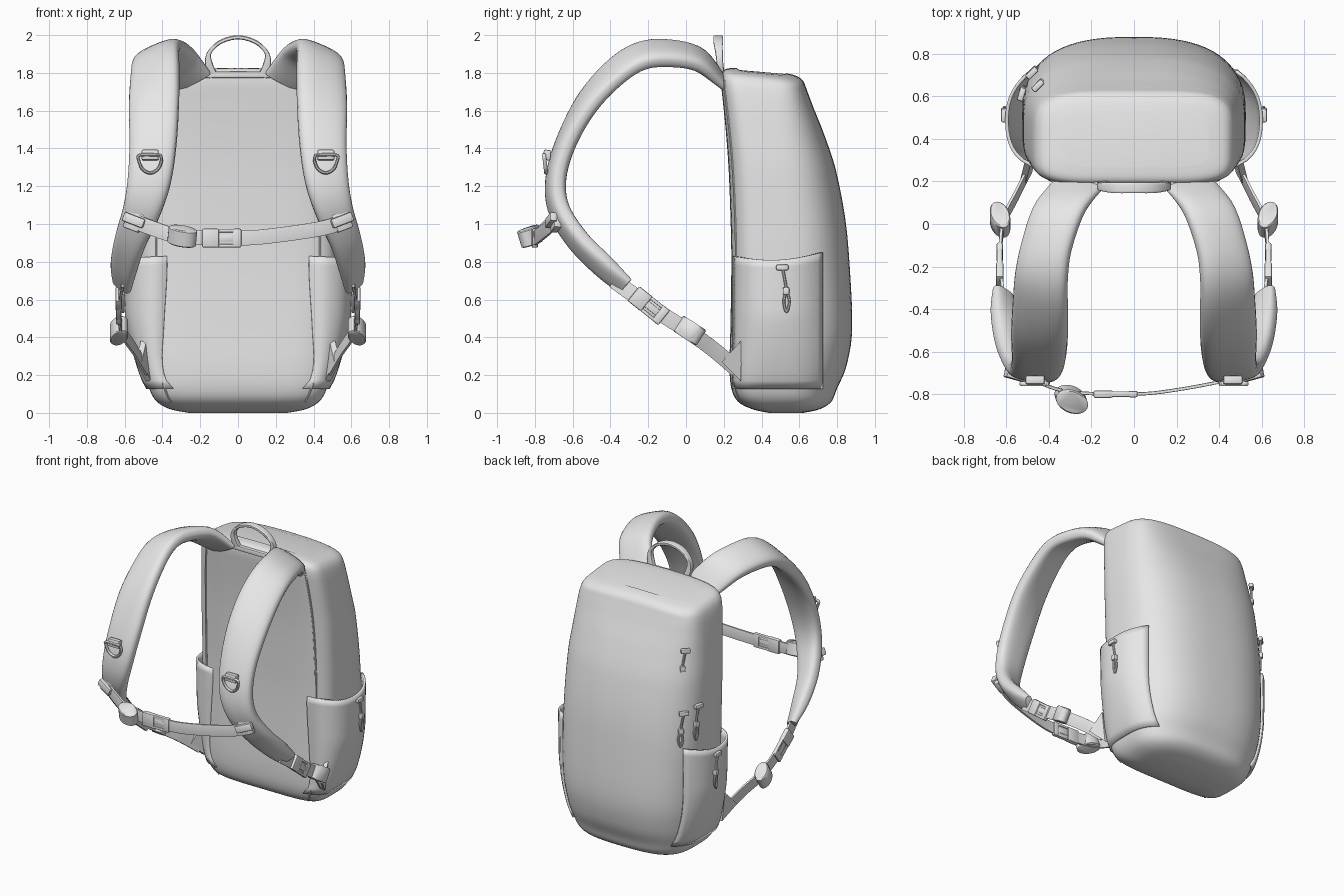
import bpy, bmesh, math
from mathutils import Vector

if "Cube" in bpy.data.objects:
    bpy.data.objects.remove(bpy.data.objects["Cube"])

grey = bpy.data.materials.new("plain grey fabric")
grey.use_nodes = True
grey.diffuse_color = (0.8, 0.8, 0.8, 1)
grey.node_tree.nodes["Principled BSDF"].inputs["Base Color"].default_value = (0.8, 0.8, 0.8, 1)


def finish(name, bm, flip=1):
    """Turn a bmesh into an object, smooth except at hard edges."""
    for v in bm.verts:
        v.co.x *= flip
    bmesh.ops.recalc_face_normals(bm, faces=bm.faces)
    for f in bm.faces:
        f.smooth = True
    for e in bm.edges:
        e.smooth = e.calc_face_angle(0) < 0.7
    me = bpy.data.meshes.new(name)
    bm.to_mesh(me)
    me.materials.append(grey)
    ob = bpy.data.objects.new(name, me)
    bpy.context.collection.objects.link(ob)
    return ob


def emit(name, bm, mirror=False):
    if mirror:
        other = bm.copy()
        obs = [finish("left_" + name, bm), finish("right_" + name, other, -1)]
        other.free()
    else:
        obs = [finish(name, bm)]
    bm.free()
    return obs


def smooth_rows(rows, sub=5):
    """Catmull-Rom resampling of rows of any width."""
    out, n = [], len(rows)
    for i in range(n - 1):
        a, b, c, d = (rows[max(0, min(n - 1, i + k))] for k in (-1, 0, 1, 2))
        for s in range(sub):
            t = s / sub
            out.append([0.5 * (2 * q + (r - p) * t + (2 * p - 5 * q + 4 * r - w) * t * t
                               + (3 * q - p - 3 * r + w) * t ** 3) for p, q, r, w in zip(a, b, c, d)])
    return out + [list(rows[-1])]


def power(v, p):
    return math.copysign(abs(v) ** (2 / p), v)


def loft(rings):
    bm = bmesh.new()
    vs = [[bm.verts.new(p) for p in r] for r in rings]
    n = len(vs[0])
    for a, b in zip(vs, vs[1:]):
        for i in range(n):
            j = (i + 1) % n
            bm.faces.new((a[i], a[j], b[j], b[i]))
    bm.faces.new(vs[0])
    bm.faces.new(vs[-1])
    return bm


def band(name, rows, ref, w=None, t=None, k=8, p=8, mirror=False):
    """Sweep a rounded section; rows are x, y, z (width, thickness, roll)."""
    if w:
        rows = [tuple(r) + (w, t, 0) for r in rows]
    rows = smooth_rows(rows)
    rings = []
    for i, r in enumerate(rows):
        a, b = rows[max(i - 1, 0)], rows[min(i + 1, len(rows) - 1)]
        tan = (Vector(b[:3]) - Vector(a[:3])).normalized()
        side = Vector(ref)
        side = (side - tan * side.dot(tan)).normalized()
        nor = tan.cross(side)
        c, s = math.cos(r[5]), math.sin(r[5])
        side, nor = side * c - nor * s, nor * c + side * s
        angs = [(j + 0.5) * math.tau / k for j in range(k)]
        rings.append([Vector(r[:3]) + side * power(math.cos(q), p) * r[3] / 2
                      + nor * power(math.sin(q), p) * r[4] / 2 for q in angs])
    return emit(name, loft(rings), mirror)


def box(name, loc, size, along=(1, 0, 0), up=(0, 0, 1), mirror=False, bev=0.008):
    """Bevelled box: size is length along, height up, depth."""
    x = Vector(along).normalized()
    z = Vector(up)
    z = (z - x * z.dot(x)).normalized()
    y = z.cross(x)
    bm = bmesh.new()
    bmesh.ops.create_cube(bm, size=1)
    bmesh.ops.scale(bm, vec=(size[0], size[2], size[1]), verts=bm.verts)
    bmesh.ops.bevel(bm, geom=bm.edges[:], offset=bev, segments=2, affect='EDGES', profile=0.5)
    for v in bm.verts:
        v.co = Vector(loc) + x * v.co.x + y * v.co.y + z * v.co.z
    return emit(name, bm, mirror)


def buckle(name, loc, along, up, mirror=False):
    """Side-release buckle: socket, two prongs, tongue and end bar."""
    d = Vector(along).normalized()
    u = Vector(up)
    u = (u - d * u.dot(d)).normalized()
    c = Vector(loc)
    box(name + "_socket", c - d * 0.055, (0.09, 0.1, 0.035), d, u, mirror)
    box(name + "_tongue", c + d * 0.025, (0.09, 0.04, 0.022), d, u, mirror)
    for n, s in (("upper", 1), ("lower", -1)):
        box(name + "_" + n + "_prong", c + d * 0.03 + u * s * 0.04, (0.1, 0.018, 0.026), d, u, mirror, 0.005)
    box(name + "_bar", c + d * 0.085, (0.045, 0.1, 0.03), d, u, mirror)


def webbing_roll(name, loc, axis, long, radii, height, mirror=False):
    """Rolled-up webbing end: an oval coil."""
    a = Vector(axis).normalized()
    x = Vector(long)
    x = (x - a * x.dot(a)).normalized()
    y = a.cross(x)
    rings = []
    for h, s in ((-.5, .9), (-.44, 1), (.44, 1), (.5, .9)):
        rings.append([Vector(loc) + a * h * height + (x * math.cos(q) * radii[0] + y * math.sin(q) * radii[1]) * s
                      for q in (i * math.tau / 24 for i in range(24))])
    emit(name, loft(rings), mirror)


# Main bag: height, front y, back y, half width, back roundness
BODY = smooth_rows([
    (0, .44, .62, .26, 3), (.02, .35, .71, .36, 3), (.06, .275, .77, .43, 2.8), (.13, .24, .80, .47, 2.7),
    (.25, .23, .85, .495, 2.6), (.45, .235, .88, .515, 2.6), (.8, .24, .865, .525, 2.6),
    (1.05, .235, .84, .525, 2.6), (1.3, .225, .79, .52, 2.7), (1.5, .21, .73, .505, 3),
    (1.65, .195, .675, .49, 3.6), (1.75, .185, .64, .475, 4.2), (1.80, .19, .62, .455, 4.5),
    (1.825, .215, .585, .42, 4.5), (1.835, .27, .53, .35, 4.5)])


def body_row(z):
    for a, b in zip(BODY, BODY[1:]):
        if a[0] <= z <= b[0]:
            t = (z - a[0]) / (b[0] - a[0])
            return [p + (q - p) * t for p, q in zip(a, b)]


def body_point(row, q):
    z, yf, yb, w, n = row
    ym = yf + 0.45 * (yb - yf)
    p = n if math.sin(q) > 0 else 5
    x = w * power(math.cos(q), p)
    y = ym + power(math.sin(q), p) * ((yb - ym) if math.sin(q) > 0 else (ym - yf))
    top = max(0, (z - 1.3) / 0.5)
    return Vector((x, y, z - top * (0.1 * max(0, y - .19) + 0.12 * x * x)))


def body_x(y, z):
    _, yf, yb, w, n = body_row(z)
    ym = yf + 0.45 * (yb - yf)
    u = (y - ym) / (yb - ym) if y > ym else (ym - y) / (ym - yf)
    p = n if y > ym else 5
    return w * max(0, 1 - min(u, 1) ** p) ** (1 / p)


emit("main_bag", loft([[body_point(r, i * math.tau / 72) for i in range(72)] for r in BODY]))

# Piping along the edges of the back panel
band("back_panel_piping", [body_point(body_row(z), -0.9) for z in (.06, .13, .25, .5, .8, 1.1, 1.4, 1.65, 1.78)],
     (1, 0, 0), 0.014, 0.014, 8, 2, True)

# Side pockets with open tops
bm = bmesh.new()
NU, NV = 18, 16
grid = []
for j in range(NV + 1):
    v = j / NV
    col = []
    for i in range(NU + 1):
        u = i / NU
        y = .25 + .47 * u
        top = .83 - .03 * math.sin(math.pi * u) + .02 * u
        z = .13 + (top - .13) * v
        puff = .008 + .065 * math.sin(math.pi * u) ** .8 * min(1, 1.8 * v) ** .8
        col.append(bm.verts.new((body_x(y, z) + puff, y, z)))
    grid.append(col)
for a, b in zip(grid, grid[1:]):
    for i in range(NU):
        bm.faces.new((a[i], a[i + 1], b[i + 1], b[i]))
for ob in emit("side_pocket", bm, True):
    mod = ob.modifiers.new("fabric thickness", 'SOLIDIFY')
    mod.thickness, mod.offset = 0.016, 0

# Padded shoulder straps
band("shoulder_strap", [
    (.25, .20, 1.75, .24, .05, .1), (.35, .07, 1.87, .25, .09, .3), (.41, -.1, 1.905, .25, .1, .4),
    (.435, -.25, 1.885, .26, .1, .4), (.44, -.39, 1.79, .27, .1, .35), (.445, -.53, 1.63, .27, .1, .25),
    (.45, -.64, 1.42, .25, .1, .15), (.47, -.69, 1.23, .23, .1, .15), (.51, -.67, 1.07, .2, .1, .25),
    (.57, -.57, .91, .17, .095, .45), (.605, -.43, .77, .15, .085, .65), (.615, -.32, .67, .12, .05, .8)],
    (1, 0, 0), k=24, p=2.8, mirror=True)

# Lower webbing, buckles, rolled ends and anchor tabs
band("lower_webbing", [(.61, -.38, .70), (.63, -.2, .57), (.615, 0, .44), (.55, .14, .34), (.485, .27, .23)],
     (0, .6, .75), .085, .016, mirror=True)
buckle("lower_buckle", (.632, -.2, .57), (0, .78, -.62), (0, .62, .78), True)
webbing_roll("lower_webbing_roll", (.63, .02, .435), (0, .55, .85), (.3, .8, -.5), (.075, .045), .1, True)
bm = bmesh.new()
tab = [(.50, .29, .38), (.475, .29, .17), (.525, .19, .27)]
low, high = ([bm.verts.new((x + d, y, z)) for x, y, z in tab] for d in (-.015, .015))
bm.faces.new(low)
bm.faces.new(high)
for i in range(3):
    bm.faces.new((low[i], low[i - 1], high[i - 1], high[i]))
emit("anchor_tab", bm, True)

# Chest strap with buckle, rolled end and side clips
band("chest_strap", [(-.56, -.69, 1.02), (-.46, -.74, .98), (-.3, -.79, .935), (0, -.80, .925), (.2, -.78, .94),
                     (.46, -.73, .98), (.56, -.69, 1.02)], (0, 0, 1), .08, .016)
buckle("chest_buckle", (-.09, -.80, .925), (1, 0, 0), (0, 0, 1))
webbing_roll("chest_strap_roll", (-.295, -.825, .935), (.1, -.3, 1), (1, -.5, 0), (.08, .055), .09)
box("chest_clip", (.55, -.715, 1.02), (.12, .05, .04), (.9, .25, .35), (-.3, 0, 1), True)
box("chest_clip_plate", (.55, -.69, 1.015), (.09, .1, .04), (.9, .25, .35), (-.3, 0, 1), True)

# D-rings on the shoulder straps
ring = [(-.055, .03), (.055, .03), (.06, 0), (.04, -.045), (0, -.065), (-.04, -.045), (-.06, 0), (-.055, .03)]
band("d_ring", [(.465 + x, -.748 - z * .12, 1.335 + z) for x, z in ring], (0, 1, 0), .022, .018, 8, 2, True)
box("d_ring_tab", (.465, -.735, 1.365), (.09, .055, .04), (1, 0, 0), (0, .1, 1), True)

# Grab handle on top
band("grab_handle", [
    (-.13, .19, 1.78, .03, .05, 0), (-.155, .18, 1.85, .035, .04, 0), (-.15, .175, 1.91, .04, .022, 0),
    (-.09, .17, 1.965, .05, .022, 0), (0, .17, 1.988, .05, .022, 0), (.09, .17, 1.965, .05, .022, 0),
    (.15, .175, 1.91, .04, .022, 0), (.155, .18, 1.85, .035, .04, 0), (.13, .19, 1.78, .03, .05, 0)],
    (0, 1, 0), k=12, p=5)
box("handle_base", (0, .19, 1.79), (.38, .035, .035))


# Zipper pulls: tab, cord, knot and looped end
def pull(name, x, y, z, along, mirror=False):
    d = Vector(along).normalized()
    c = Vector((x, y, z))
    box(name + "_tab", c, (.065, .03, .03), d, (0, 0, 1), mirror)
    box(name + "_knot", c + d * .02 - Vector((0, 0, .125)), (.035, .04, .034), d, (0, 0, 1), mirror)
    cord = [(0, 0), (.012, -.06), (.02, -.12), (.008, -.18), (.022, -.235), (.038, -.18), (.02, -.12)]
    band(name + "_cord", [c + d * a + Vector((0, 0, b)) for a, b in cord],
         d.cross(Vector((0, 0, 1))), .016, .016, 8, 2, mirror)


pull("pocket_pull", body_x(.51, .77) + .085, .51, .77, (0, 1, 0), True)
for label, y, z, along in (("upper", .64, 1.52, (1, 1, 0)), ("middle", .70, 1.1, (1, 1, 0)),
                           ("side", .6, 1.13, (.3, 1, 0))):
    pull(label + "_zip_pull", -body_x(y, z) - .014, y + .01, z, along)
